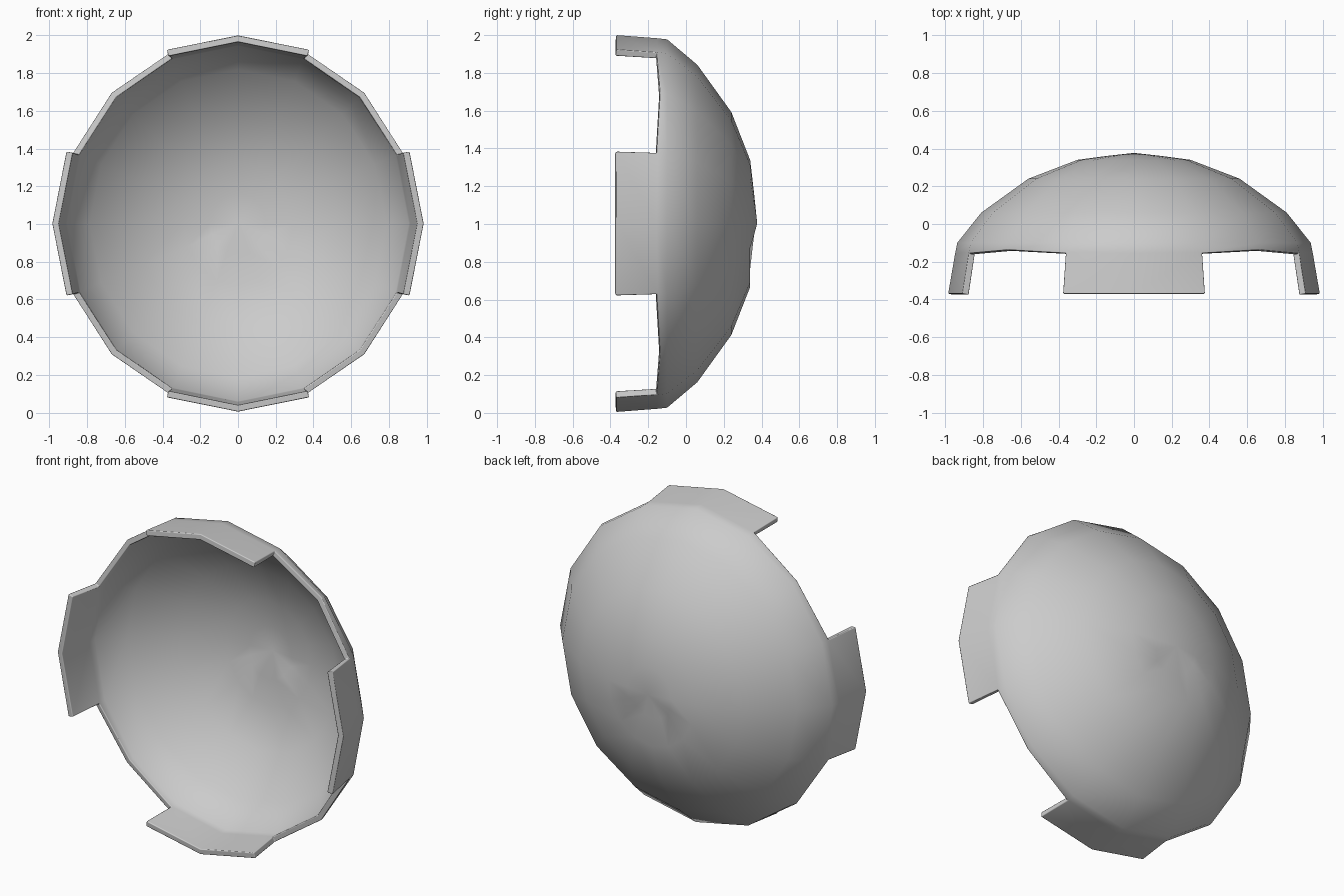
import bpy, bmesh, math

if "Cube" in bpy.data.objects:
    bpy.data.objects.remove(bpy.data.objects["Cube"])

N = 16          # sides around the shell
CZ = 1.0025     # centre height

# rings from the front rim to the back: (y, half width in x, half height in z)
RINGS = [(-0.37, 0.985, 0.9975),
         (-0.155, 0.948, 0.981),
         (-0.10, 0.937, 0.975),
         (0.06, 0.81, 0.84),
         (0.24, 0.56, 0.59),
         (0.34, 0.30, 0.335),
         (0.36, 0.15, 0.163)]

bm = bmesh.new()
rows = []
for i, (y, rx, rz) in enumerate(RINGS):
    row = []
    for k in range(N):
        a = 2 * math.pi * k / N
        yy = y
        if i == 1 and k % 4 == 2:          # gap edges rise slightly mid-way
            yy = -0.137
        if i == 6 and 6 <= k <= 10:        # shallow dent below the back centre
            yy = 0.33
        row.append(bm.verts.new((rx * math.sin(a), yy, CZ + rz * math.cos(a))))
    rows.append(row)

# walls: the first band exists only at the four tabs
for i in range(len(rows) - 1):
    for k in range(N):
        if i == 0 and k % 4 in (1, 2):
            continue
        j = (k + 1) % N
        bm.faces.new((rows[i][k], rows[i][j], rows[i + 1][j], rows[i + 1][k]))

# back cap
tip = bm.verts.new((0, 0.377, CZ))
for k in range(N):
    bm.faces.new((rows[-1][k], rows[-1][(k + 1) % N], tip))

bmesh.ops.delete(bm, geom=[v for v in bm.verts if not v.link_faces], context='VERTS')
mesh = bpy.data.meshes.new("dome_shell")
bm.to_mesh(mesh)
bm.free()
shell = bpy.data.objects.new("dome_shell", mesh)
bpy.context.collection.objects.link(shell)
bpy.context.view_layer.objects.active = shell
shell.select_set(True)
bpy.ops.object.shade_smooth()

# wall thickness, growing inwards
solid = shell.modifiers.new("thickness", 'SOLIDIFY')
solid.thickness = 0.035
solid.offset = -1

# softened rim and tab edges
bevel = shell.modifiers.new("soft_rim", 'BEVEL')
bevel.width = 0.006
bevel.segments = 2
bevel.limit_method = 'ANGLE'
bevel.angle_limit = math.radians(60)
bevel.harden_normals = True
